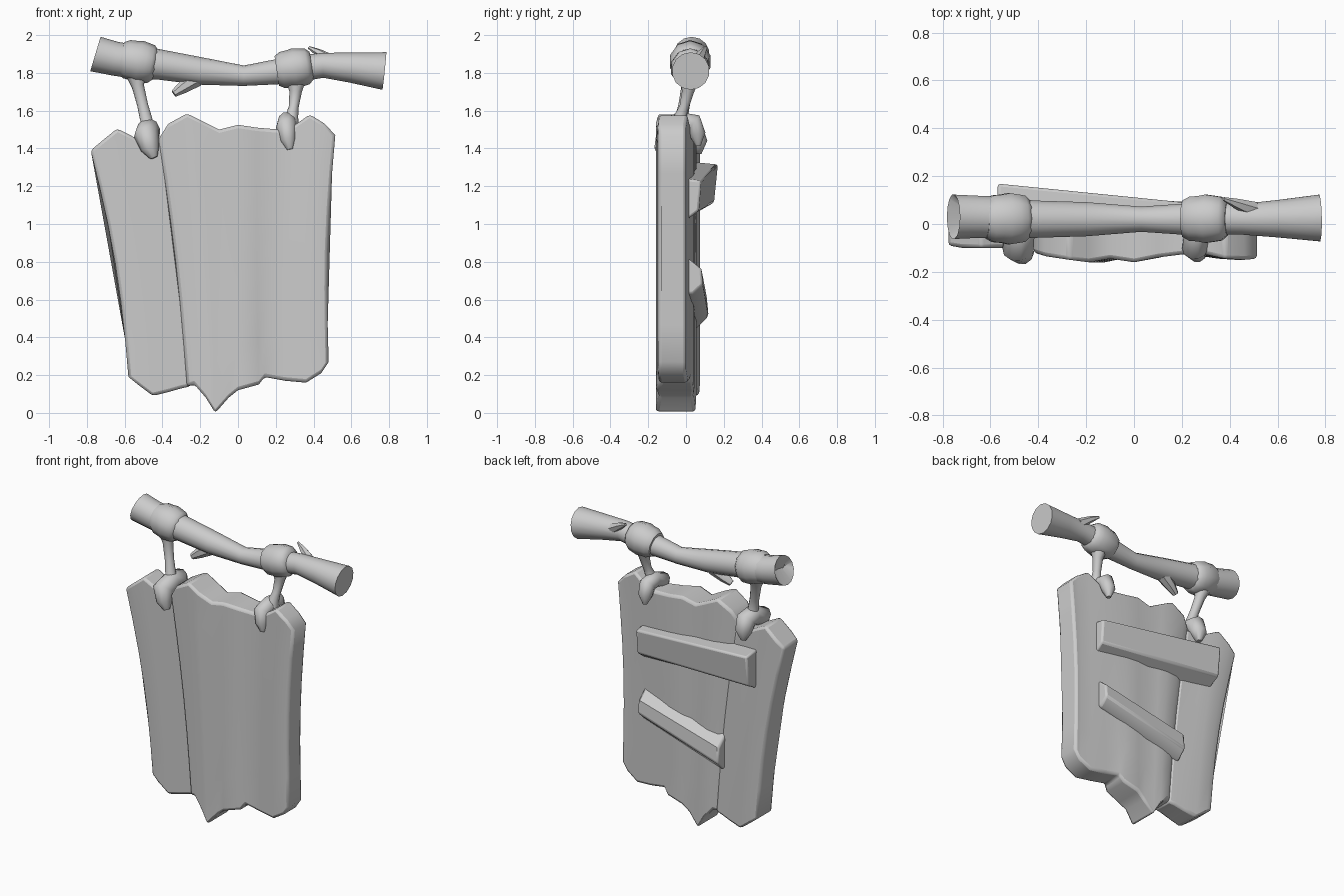
import bpy, bmesh, math
from mathutils import Vector, Quaternion

cube = bpy.data.objects.get("Cube")
if cube:
    bpy.data.objects.remove(cube, do_unlink=True)

grey = bpy.data.materials.new("weathered_grey")
grey.use_nodes = True
grey.diffuse_color = (0.6, 0.6, 0.6, 1)
grey.node_tree.nodes["Principled BSDF"].inputs["Base Color"].default_value = (0.6, 0.6, 0.6, 1)


def finish(name, bm, bevel=0.0, angle=45):
    bmesh.ops.recalc_face_normals(bm, faces=bm.faces)
    mesh = bpy.data.meshes.new(name)
    bm.to_mesh(mesh)
    bm.free()
    mesh.materials.append(grey)
    ob = bpy.data.objects.new(name, mesh)
    bpy.context.collection.objects.link(ob)
    if bevel:
        mod = ob.modifiers.new("worn_edges", "BEVEL")
        mod.width = bevel
        mod.segments = 2
        mod.limit_method = "ANGLE"
        mod.angle_limit = math.radians(50)
    bpy.ops.object.select_all(action="DESELECT")
    ob.select_set(True)
    bpy.context.view_layer.objects.active = ob
    bpy.ops.object.shade_smooth_by_angle(angle=math.radians(angle))
    return ob


def loft(bm, rings, caps=True):
    """Bridge closed rings of points in order."""
    loops = [[bm.verts.new(p) for p in ring] for ring in rings]
    for a, b in zip(loops, loops[1:]):
        for i in range(len(a)):
            j = (i + 1) % len(a)
            bm.faces.new((a[i], a[j], b[j], b[i]))
    if caps:
        bm.faces.new(loops[0])
        bm.faces.new(loops[-1])


def tube(name, path, sides=12, angle=50):
    """Sweep circles of varying radius along points (x, y, z, radius)."""
    pts = [Vector(p[:3]) for p in path]
    rings, q, old = [], Quaternion(), Vector((0, 0, 1))
    for i, p in enumerate(pts):
        t = (pts[min(i + 1, len(pts) - 1)] - pts[max(i - 1, 0)]).normalized()
        q = old.rotation_difference(t) @ q
        old = t
        turn = [math.tau * k / sides for k in range(sides)]
        rings.append([p + q @ Vector((math.cos(a), math.sin(a), 0)) * path[i][3] for a in turn])
    bm = bmesh.new()
    loft(bm, rings)
    return finish(name, bm, angle=angle)


def plank(name, columns, rows=6):
    """Columns: top x, top z, bottom x, bottom z, front y, back y."""
    rings = []
    for xt, zt, xb, zb, yf, yb in columns:
        line = []
        for r in range(rows + 1):
            t = r / rows
            bow = -0.045 * (xt + xb) / 2 * math.sin(math.pi * t)
            line.append((xb + (xt - xb) * t + bow, zb + (zt - zb) * t))
        rings.append([(x, yf, z) for x, z in line] + [(x, yb, z) for x, z in reversed(line)])
    bm = bmesh.new()
    loft(bm, rings)
    return finish(name, bm, bevel=0.016)


def batten(name, ends, section):
    """Ends: x, z, base y, depth, half height."""
    bm = bmesh.new()
    loft(bm, [[(x, y + d * u, z + h * v) for u, v in section] for x, z, y, d, h in ends])
    return finish(name, bm, bevel=0.012)


# Sign board: a set-back side plank and the broad main board
plank("side_plank", [
    (-.78, 1.39, -.58, .19, -.09, .065),
    (-.72, 1.44, -.53, .15, -.10, .075),
    (-.64, 1.505, -.45, .09, -.10, .07),
    (-.57, 1.47, -.37, .11, -.10, .06),
    (-.50, 1.43, -.30, .13, -.10, .05),
    (-.40, 1.44, -.25, .14, -.10, .04)])
plank("main_board", [
    (-.42, 1.45, -.27, .14, -.12, .03),
    (-.37, 1.53, -.23, .15, -.135, .05),
    (-.27, 1.585, -.17, .08, -.15, .055),
    (-.19, 1.545, -.12, .0, -.16, .05),
    (-.10, 1.50, -.05, .08, -.145, .04),
    (.0, 1.525, .0, .12, -.16, .045),
    (.10, 1.51, .11, .15, -.14, .04),
    (.22, 1.50, .14, .19, -.125, .03),
    (.31, 1.53, .25, .17, -.13, .02),
    (.38, 1.58, .36, .16, -.145, .01),
    (.46, 1.53, .44, .21, -.15, .0),
    (.515, 1.47, .48, .27, -.145, .0)])

# Battens nailed across the back
wedge = [(0, 1), (1, .9), (.85, -.55), (0, -1)]
batten("upper_batten", [(.32, 1.13, .0, .08, .11), (-.57, 1.19, .03, .14, .14)], wedge)
batten("lower_batten", [(.30, .73, .0, .09, .10), (-.32, .57, .02, .10, .12)],
       [(0, 1), (.9, .35), (1, -.5), (.4, -1), (0, -1)])

# Hanging branch with a hollow right-hand end
tube("branch", [
    (-.70, .03, 1.89, .04), (-.755, .03, 1.90, .095), (-.65, .03, 1.875, .09),
    (-.52, .025, 1.855, .09), (-.42, .02, 1.845, .08), (-.2, .02, 1.81, .073),
    (.03, .02, 1.785, .054), (.2, .02, 1.805, .066), (.3, .025, 1.82, .07),
    (.45, .02, 1.84, .066), (.6, .022, 1.828, .08), (.775, .025, 1.81, .1),
    (.774, .025, 1.81, .094), (.66, .022, 1.822, .07), (.5, .02, 1.83, .045)], 14, 60)
tube("lower_twig", [(-.22, .02, 1.77, .045), (-.29, .01, 1.725, .035), (-.34, .0, 1.69, .02)], 7)
tube("upper_twig", [(.50, .06, 1.86, .035), (.43, .085, 1.905, .022), (.375, .105, 1.935, .008)], 6)

# Rope knots, hanging ropes and the clasps gripping the board
for side, x, z, slope, r in (("right", -.525, 1.86, -.2, .108), ("left", .30, 1.825, .15, .102)):
    wrap = [(-.095, .78), (-.065, .95), (-.03, .98), (0, 1.04), (.035, .99), (.065, .94), (.09, .72)]
    tube(side + "_rope_knot", [(x + d, .022, z + slope * d, r * k) for d, k in wrap], 10)

tube("right_rope", [(-.54, .02, 1.80, .06), (-.53, .01, 1.73, .034), (-.505, -.01, 1.63, .03),
                    (-.48, -.03, 1.53, .035), (-.475, -.03, 1.48, .055)], 10)
tube("left_rope", [(.305, .02, 1.78, .06), (.305, .01, 1.70, .033), (.295, -.01, 1.62, .026),
                   (.285, -.03, 1.57, .034), (.275, -.03, 1.51, .05)], 10)

clasp = [(.03, -.125, -.15, .018), (.01, -.12, -.10, .045), (-.01, -.105, -.03, .06),
         (0, -.03, .0, .055), (0, .04, -.01, .058), (.0, .06, -.07, .05), (.0, .065, -.13, .016)]
for side, x, z, lean, k in (("right", -.475, 1.50, 1, 1.1), ("left", .26, 1.545, .5, .9)):
    tube(side + "_clasp", [(x + dx * lean, y, z + dz, r * k) for dx, y, dz, r in clasp], 10, 60)
